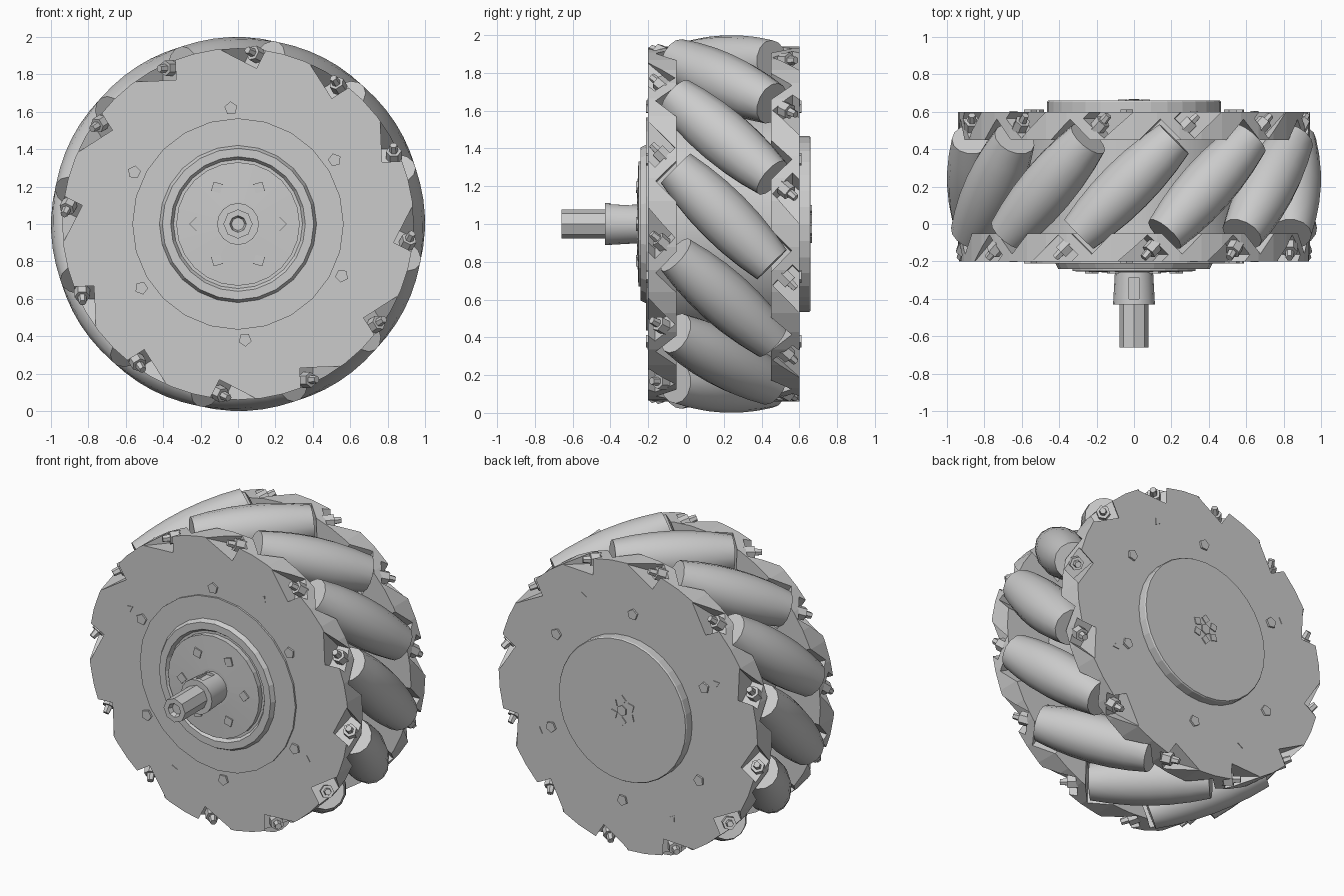
import bpy, bmesh
from math import sin, cos, pi, radians
from mathutils import Matrix, Vector

if "Cube" in bpy.data.objects:
    bpy.data.objects.remove(bpy.data.objects["Cube"])

metal = bpy.data.materials.new("light grey metal")
metal.use_nodes = True
GREY = (0.6, 0.6, 0.6, 1)
metal.diffuse_color = GREY
metal.node_tree.nodes["Principled BSDF"].inputs["Base Color"].default_value = GREY

COUNT, PHASE = 12, -2.7          # rollers and their angular offset
ROLLER_R = 0.85                  # distance from axle to roller axis
MID = 0.2                        # middle plane of the wheel
AXLE = Matrix.Translation((0, 0, 1))


def turned(angle):
    return AXLE @ Matrix.Rotation(radians(angle), 4, 'Y')


def roller_frame(i):
    """Frame of a roller: y along its axis, z outward."""
    return (Matrix.Translation((0, MID, 0)) @ turned(PHASE + i * 360 / COUNT)
            @ Matrix.Translation((0, 0, ROLLER_R)) @ Matrix.Rotation(-pi / 4, 4, 'Z'))


def lathe(bm, profile, sides, matrix=AXLE):
    """Closed solid turned around the local y axis from (radius, y) points."""
    rings = []
    for r, y in profile:
        rings.append([bm.verts.new(matrix @ Vector((r * sin(2 * pi * k / sides), y,
                                                    r * cos(2 * pi * k / sides))))
                      for k in range(sides)])
    for a, b in zip(rings, rings[1:]):
        for k in range(sides):
            n = (k + 1) % sides
            bm.faces.new((a[k], a[n], b[n], b[k]))
    bm.faces.new(rings[0])
    bm.faces.new(rings[-1])


def box(bm, lo, hi, matrix):
    lo, hi = Vector(lo), Vector(hi)
    size = Matrix.Diagonal((*(hi - lo), 1))
    bmesh.ops.create_cube(bm, size=1, matrix=matrix @ Matrix.Translation((lo + hi) / 2) @ size)


def finish(name, bm, smooth=None):
    bmesh.ops.recalc_face_normals(bm, faces=bm.faces)
    mesh = bpy.data.meshes.new(name)
    bm.to_mesh(mesh)
    bm.free()
    mesh.materials.append(metal)
    ob = bpy.data.objects.new(name, mesh)
    bpy.context.collection.objects.link(ob)
    if smooth:
        bpy.ops.object.select_all(action='DESELECT')
        ob.select_set(True)
        bpy.context.view_layer.objects.active = ob
        bpy.ops.object.shade_smooth_by_angle(angle=radians(smooth))
    return ob


def cut(ob, cutter):
    mod = ob.modifiers.new("cut", 'BOOLEAN')
    mod.operation = 'DIFFERENCE'
    mod.solver = 'EXACT'
    mod.use_self = True
    mod.object = cutter
    graph = bpy.context.evaluated_depsgraph_get()
    mesh = bpy.data.meshes.new_from_object(ob.evaluated_get(graph))
    ob.modifiers.clear()
    ob.data = mesh


# barrel rollers, following the outer radius of the wheel
HALF = 0.36
for i in range(COUNT):
    bm = bmesh.new()
    profile = []
    for k in range(-3, 4):
        s = HALF * k / 3
        profile.append((1 - (ROLLER_R ** 2 + s * s / 2) ** 0.5, s))
    lathe(bm, profile, 14, roller_frame(i))
    finish(f"roller_{i + 1}", bm, 35)

# side plates with slanted pockets for the rollers and the bolts
bm = bmesh.new()
for i in range(COUNT):
    m = roller_frame(i)
    box(bm, (-0.125, -0.385, -0.15), (0.125, 0.385, 0.3), m)
    for lo, hi in ((-0.65, -0.44), (0.44, 0.65)):
        box(bm, (-0.075, lo, -0.065), (0.075, hi, 0.3), m)
pockets = finish("pocket_cutter", bm)
pockets.hide_render = True
for name, y0, y1 in (("front_plate", -0.2, -0.05), ("back_plate", 0.45, 0.6)):
    bm = bmesh.new()
    lathe(bm, [(0.94, y0), (0.94, y1)], 48)
    cut(finish(name, bm), pockets)
bpy.data.objects.remove(pockets)

# inner drum joining the plates
bm = bmesh.new()
lathe(bm, [(0.62, -0.06), (0.62, 0.46)], 32)
finish("inner_drum", bm, 35)

# roller bolts: hexagon nut and shank end
bm = bmesh.new()
for i in range(COUNT):
    for side in (-1, 1):
        lathe(bm, [(0.042, side * 0.43), (0.042, side * 0.495), (0.024, side * 0.495),
                   (0.02, side * 0.54)], 6, roller_frame(i))
finish("roller_bolts", bm)

# stepped front hub
bm = bmesh.new()
lathe(bm, [(0.565, -0.15), (0.565, -0.212), (0.42, -0.212), (0.405, -0.24), (0.36, -0.24),
           (0.345, -0.218), (0.33, -0.218), (0.33, -0.252), (0.12, -0.26)], 24)
finish("front_hub", bm)

# back cap
bm = bmesh.new()
lathe(bm, [(0.465, 0.55), (0.465, 0.652), (0.46, 0.66)], 32)
finish("back_cap", bm)

# collar with a key slot on top
bm = bmesh.new()
lathe(bm, [(0.1, -0.22), (0.112, -0.43)], 16)
collar = finish("shaft_collar", bm, 35)
bm = bmesh.new()
box(bm, (-0.028, -0.4, 0.085), (0.028, -0.285, 0.2), AXLE)
slot = finish("slot_cutter", bm)
slot.hide_render = True
cut(collar, slot)
bpy.data.objects.remove(slot)

# drive shaft with a countersunk end
bm = bmesh.new()
lathe(bm, [(0.078, -0.4), (0.078, -0.66), (0.045, -0.66), (0.035, -0.63)], 8)
finish("drive_shaft", bm)


def studs(name, count, phase, radius, size, sides, y0, y1):
    """Ring of small fasteners on a flat face."""
    bm = bmesh.new()
    for i in range(count):
        m = turned(phase + i * 360 / count) @ Matrix.Translation((0, 0, radius))
        lathe(bm, [(size, y0), (size, y1), (size * 0.5, y1)], sides, m)
    finish(name, bm)


studs("hub_screws", 6, 30, 0.225, 0.036, 4, -0.24, -0.264)
studs("front_plate_screws", 6, -3.5, 0.62, 0.036, 5, -0.19, -0.212)
studs("back_plate_screws", 6, -3.5, 0.62, 0.036, 5, 0.59, 0.612)
studs("front_plate_pins", 4, 26.8, 0.72, 0.025, 3, -0.19, -0.204)
studs("back_plate_pins", 4, 26.8, 0.72, 0.025, 3, 0.59, 0.604)
studs("cap_screws", 6, 0, 0.07, 0.03, 4, 0.65, 0.666)
studs("cap_centre_screw", 1, 0, 0, 0.035, 6, 0.65, 0.668)
